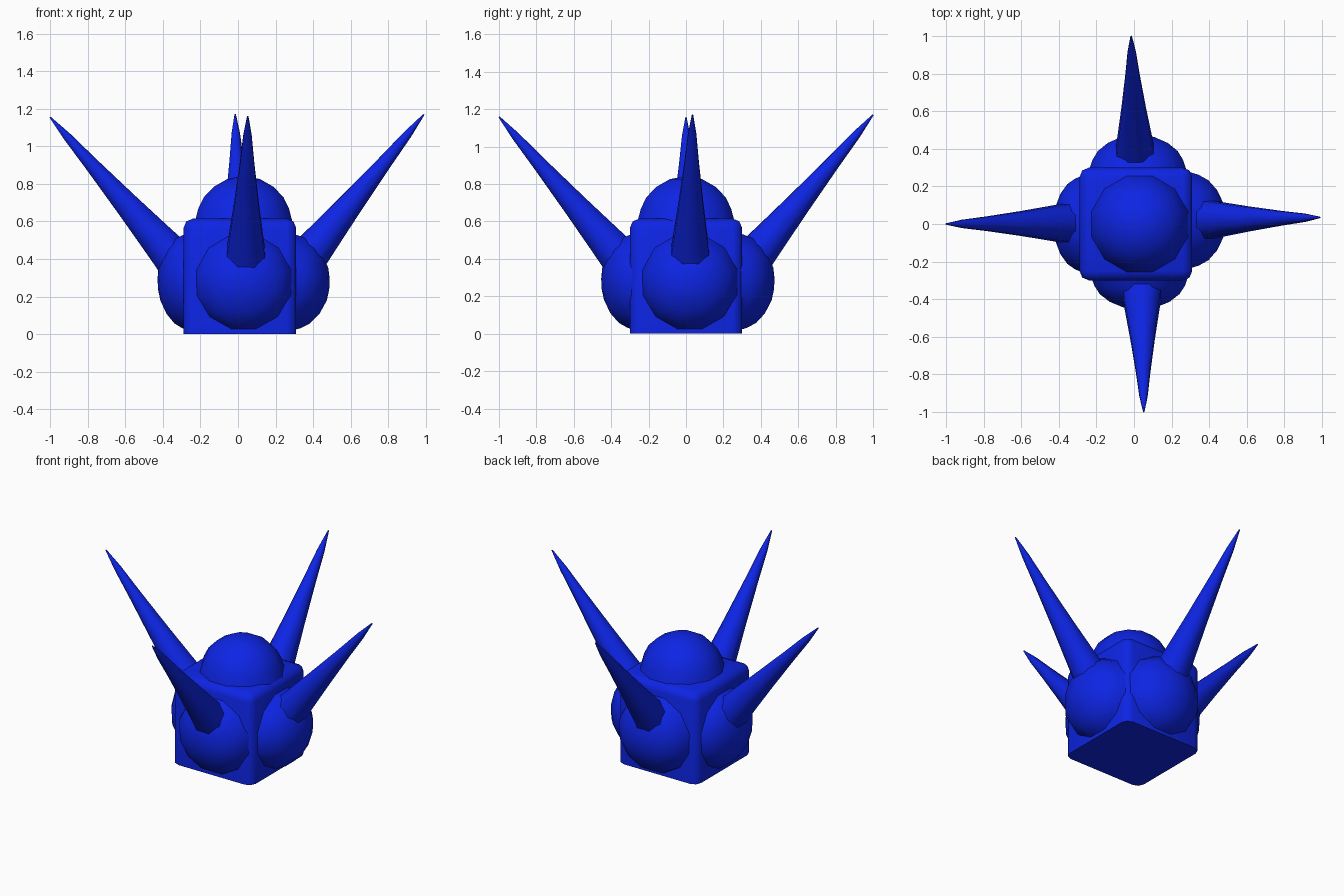
import bpy, bmesh, math
from mathutils import Vector

if "Cube" in bpy.data.objects:
    bpy.data.objects.remove(bpy.data.objects["Cube"])

blue = bpy.data.materials.new("royal blue")
blue.diffuse_color = (0.004, 0.018, 0.78, 1)
blue.use_nodes = True
blue.node_tree.nodes["Principled BSDF"].inputs["Base Color"].default_value = blue.diffuse_color


def finish(bm, name, angle):
    bmesh.ops.recalc_face_normals(bm, faces=bm.faces)
    mesh = bpy.data.meshes.new(name)
    bm.to_mesh(mesh)
    bm.free()
    mesh.materials.append(blue)
    obj = bpy.data.objects.new(name, mesh)
    bpy.context.collection.objects.link(obj)
    bpy.ops.object.select_all(action='DESELECT')
    obj.select_set(True)
    bpy.context.view_layer.objects.active = obj
    bpy.ops.object.shade_smooth_by_angle(angle=math.radians(angle))
    return obj


def lathe(name, start, end, profile, sides):
    """Rings of (fraction along axis, radius) joined from start to end."""
    start, end = Vector(start), Vector(end)
    axis = end - start
    turn = axis.to_track_quat('Z', 'Y')
    bm = bmesh.new()
    rings = []
    for t, r in profile:
        ring = []
        for i in range(sides):
            a = 2 * math.pi * (i + 0.5) / sides
            offset = turn @ Vector((r * math.cos(a), r * math.sin(a), 0))
            ring.append(bm.verts.new(start + axis * t + offset))
        rings.append(ring)
    for low, high in zip(rings, rings[1:]):
        for i in range(sides):
            j = (i + 1) % sides
            bm.faces.new((low[i], low[j], high[j], high[i]))
    bm.faces.new(rings[0])
    bm.faces.new(rings[-1])
    return finish(bm, name, 60)


# Boxy body with softened upright and top edges and a flat base
bm = bmesh.new()
bmesh.ops.create_cube(bm, size=1)
for v in bm.verts:
    v.co = (v.co.x * 0.60 + 0.01, v.co.y * 0.60, (v.co.z + 0.5) * 0.615)
edges = [e for e in bm.edges if max(v.co.z for v in e.verts) > 0.1]
bmesh.ops.bevel(bm, geom=edges, offset=0.05, segments=2, profile=0.5,
                affect='EDGES', clamp_overlap=True)
finish(bm, "body", 50)

# Rounded swellings on the top and four sides
DOME = [(0, 0.27), (0.3, 0.25), (0.55, 0.22), (0.78, 0.165), (0.95, 0.09), (1, 0.03)]
lathe("top_dome", (0.03, 0, 0.595), (0.03, 0, 0.838), DOME, 12)
for name, start, end in (
        ("right_bulge", (0.28, 0.02, 0.275), (0.487, 0.02, 0.265)),
        ("left_bulge", (-0.26, 0.00, 0.275), (-0.427, 0.00, 0.265)),
        ("back_bulge", (0.02, 0.28, 0.275), (0.02, 0.472, 0.265)),
        ("front_bulge", (0.03, -0.27, 0.275), (0.03, -0.452, 0.265))):
    lathe(name, start, end, DOME, 12)

# Four long spikes leaning outward and upward
SPIKE = [(0, 0.14), (0.14, 0.112), (0.25, 0.097), (0.45, 0.071),
         (0.70, 0.042), (0.88, 0.024), (1, 0.004)]
for name, start, end in (
        ("right_spike", (0.28, 0.02, 0.30), (0.99, 0.035, 1.17)),
        ("left_spike", (-0.25, 0.005, 0.30), (-1.0, 0.0, 1.155)),
        ("back_spike", (0.01, 0.27, 0.30), (-0.015, 1.0, 1.17)),
        ("front_spike", (0.04, -0.26, 0.30), (0.052, -1.0, 1.16))):
    lathe(name, start, end, SPIKE, 8)
